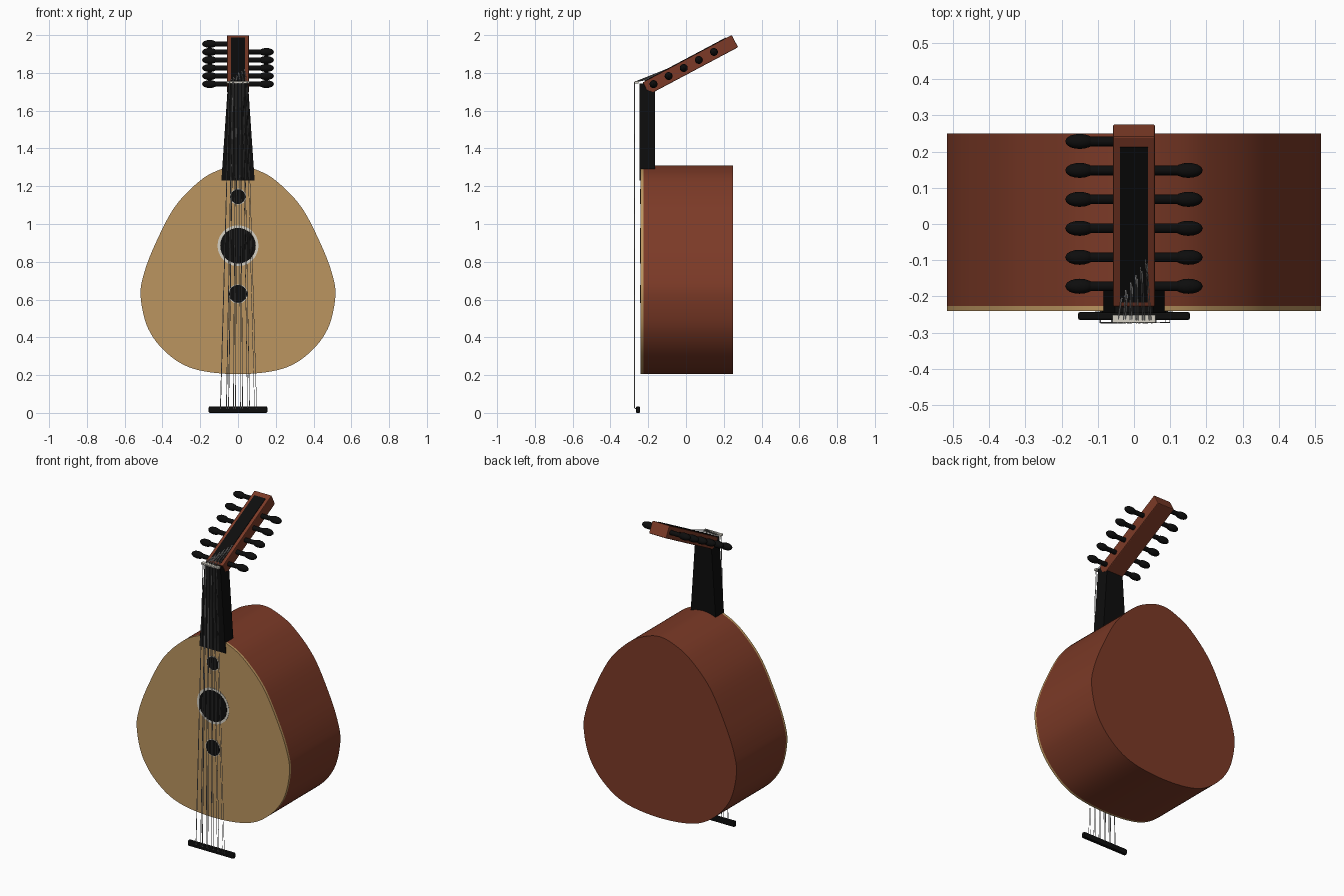
import bpy, bmesh, math
from mathutils import Vector, Matrix

if "Cube" in bpy.data.objects:
    bpy.data.objects.remove(bpy.data.objects["Cube"])


def material(name, rgb):
    m = bpy.data.materials.new(name)
    m.use_nodes = True
    m.diffuse_color = (*rgb, 1)
    m.node_tree.nodes["Principled BSDF"].inputs["Base Color"].default_value = (*rgb, 1)
    return m


brown = material("red brown wood", (0.2, 0.042, 0.02))
pale = material("pale spruce", (0.5, 0.3, 0.115))
black = material("ebony", (0.004, 0.004, 0.004))
ivory = material("ivory", (0.66, 0.63, 0.55))
steel = material("string grey", (0.4, 0.4, 0.4))


def finish(bm, name, mat, smooth=True, bevel=0):
    bmesh.ops.recalc_face_normals(bm, faces=bm.faces[:])
    me = bpy.data.meshes.new(name)
    bm.to_mesh(me)
    bm.free()
    me.materials.append(mat)
    ob = bpy.data.objects.new(name, me)
    bpy.context.collection.objects.link(ob)
    if bevel:
        mod = ob.modifiers.new("Bevel", "BEVEL")
        mod.width, mod.segments = bevel, 2
    if smooth:
        bpy.ops.object.select_all(action="DESELECT")
        ob.select_set(True)
        bpy.context.view_layer.objects.active = ob
        bpy.ops.object.shade_smooth_by_angle(angle=math.radians(35))
    return ob


def prism(name, outline, y0, y1, mat, **kw):
    """Extrude an (x, z) outline from y0 to y1."""
    bm = bmesh.new()
    face = bm.faces.new([bm.verts.new((x, y0, z)) for x, z in outline])
    ext = bmesh.ops.extrude_face_region(bm, geom=[face])["geom"]
    verts = [v for v in ext if isinstance(v, bmesh.types.BMVert)]
    bmesh.ops.translate(bm, verts=verts, vec=(0, y1 - y0, 0))
    return finish(bm, name, mat, **kw)


def box(name, size, centre, mat, bevel=0, tilt=None):
    bm = bmesh.new()
    bmesh.ops.create_cube(bm, size=1, matrix=Matrix.Translation(centre) @ Matrix.Diagonal((*size, 1)))
    if tilt:
        bm.transform(tilt)
    return finish(bm, name, mat, smooth=False, bevel=bevel)


def rod(bm, a, b, r, sides=6):
    a, b = Vector(a), Vector(b)
    rot = (b - a).to_track_quat("Z", "Y").to_matrix().to_4x4()
    bmesh.ops.create_cone(bm, cap_ends=True, segments=sides, radius1=r, radius2=r,
                          depth=(b - a).length, matrix=Matrix.Translation((a + b) / 2) @ rot)


def closed_spline(pts, steps=8):
    out, n = [], len(pts)
    for i in range(n):
        p0, p1, p2, p3 = (Vector(pts[(i + k) % n]) for k in (-1, 0, 1, 2))
        for s in range(steps):
            t = s / steps
            out.append(0.5 * (2 * p1 + (p2 - p0) * t + (2 * p0 - 5 * p1 + 4 * p2 - p3) * t * t
                              + (3 * p1 - p0 - 3 * p2 + p3) * t ** 3))
    return out


# Pear-shaped body and soundboard
half = [(0.09, 1.29), (0.2, 1.23), (0.335, 1.09), (0.44, 0.89), (0.5, 0.73), (0.515, 0.61),
        (0.475, 0.445), (0.375, 0.315), (0.23, 0.232)]
pear = closed_spline([(0, 1.31)] + half + [(0, 0.205)] + [(-x, z) for x, z in reversed(half)])
prism("body_bowl", pear, -0.226, 0.25, brown)
prism("soundboard", pear, -0.24, -0.226, pale)


# Sound holes with thin rosette rings
def circle(r, z, n=48):
    return [(r * math.cos(2 * math.pi * i / n), z + r * math.sin(2 * math.pi * i / n)) for i in range(n)]


for label, z, r, ring in (("main", 0.885, 0.094, 0.108), ("upper", 1.145, 0.039, 0.043),
                          ("lower", 0.63, 0.047, 0.051)):
    prism(label + "_rosette", circle(ring, z), -0.2415, -0.239, ivory)
    prism(label + "_sound_hole", circle(r, z), -0.243, -0.239, black)

# Neck, nut and bridge
prism("neck", [(-0.088, 1.23), (0.088, 1.23), (0.053, 1.745), (-0.053, 1.745)], -0.246, -0.165,
      black, smooth=False)
box("nut", (0.12, 0.022, 0.012), (0, -0.262, 1.75), ivory, bevel=0.003)
box("bridge", (0.31, 0.022, 0.034), (0, -0.254, 0.017), black, bevel=0.006)

# Tilted pegbox: local y runs along it, local z points out of its upper face
tilt = Matrix.Translation((0, -0.229, 1.75)) @ Matrix.Rotation(math.radians(28), 4, "X")
bm = bmesh.new()
side = [(0, 0), (0.533, 0), (0.533, -0.073), (0.025, -0.073), (0, -0.05)]
face = bm.faces.new([bm.verts.new((-0.058, u, w)) for u, w in side])
ext = bmesh.ops.extrude_face_region(bm, geom=[face])["geom"]
bmesh.ops.translate(bm, verts=[v for v in ext if isinstance(v, bmesh.types.BMVert)], vec=(0.116, 0, 0))
bm.transform(tilt)
finish(bm, "pegbox", brown, smooth=False, bevel=0.004)
box("pegbox_channel", (0.076, 0.485, 0.004), (0, 0.258, 0.001), black, tilt=tilt)

# Tuning pegs: five on the left, six on the right
for s, count, label in ((1, 5, "left"), (-1, 6, "right")):
    for i in range(count):
        bm = bmesh.new()
        u = 0.046 + i * 0.0906
        rod(bm, (s * 0.05, u, -0.035), (s * 0.125, u, -0.035), 0.0135, 16)
        bmesh.ops.create_uvsphere(bm, u_segments=16, v_segments=10, radius=1,
                                  matrix=Matrix.Translation((s * 0.15, u, -0.035))
                                  @ Matrix.Diagonal((0.04, 0.021, 0.021, 1)))
        bm.transform(tilt)
        finish(bm, f"{label}_peg_{i + 1}", black)

# Strings: five pairs and a single, fanning out toward the bridge
bm = bmesh.new()
for i in range(11):
    course = (i + 1) // 2
    t = (course - 2.5) / 2.5 + (0.06 if i % 2 else -0.06) * (i > 0)
    r = 0.0024 - 0.00012 * i
    nut_point = (0.045 * t, -0.273, 1.752)
    rod(bm, (0.093 * t, -0.272, 0.025), nut_point, r)
    rod(bm, (0.093 * t, -0.272, 0.025), (0.093 * t, -0.25, 0.02), r)
    end = tilt @ Vector((0.034 * t, 0.03 + 0.012 * i, 0.002))
    rod(bm, nut_point, end, r)
finish(bm, "strings", steel)
